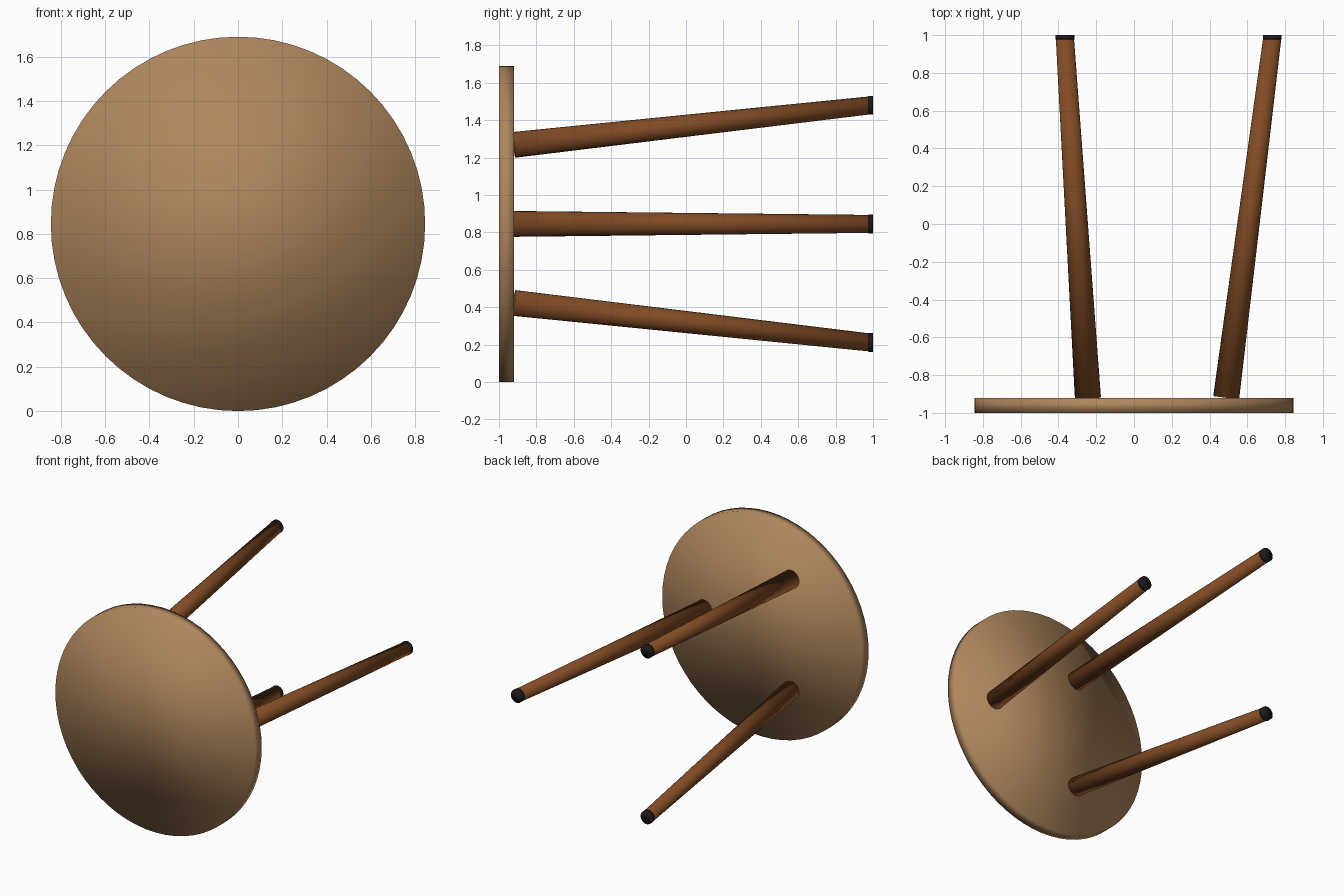
import bpy
import math
from mathutils import Vector

if "Cube" in bpy.data.objects:
    bpy.data.objects.remove(bpy.data.objects["Cube"])

R = 0.845          # seat radius, also height of the stool axis
AXIS_Z = R


def material(name, rgb):
    m = bpy.data.materials.new(name)
    m.diffuse_color = (*rgb, 1)
    m.use_nodes = True
    m.node_tree.nodes["Principled BSDF"].inputs["Base Color"].default_value = m.diffuse_color
    return m


SEAT = material("light_wood", (0.43, 0.24, 0.11))
LEG = material("dark_wood", (0.22, 0.07, 0.018))
RUBBER = material("black_rubber", (0.012, 0.01, 0.01))


def tapered_rod(name, start, end, r1, r2, sides, mat):
    """Smooth round rod running from start to end."""
    axis = end - start
    bpy.ops.mesh.primitive_cone_add(vertices=sides, radius1=r1, radius2=r2,
                                    depth=axis.length, location=(start + end) / 2)
    ob = bpy.context.object
    ob.name = name
    ob.rotation_euler = axis.to_track_quat('Z', 'Y').to_euler()
    ob.data.materials.append(mat)
    bpy.ops.object.shade_smooth()
    return ob


# Seat disc, lying on its edge and facing the front
tapered_rod("seat", Vector((0, -1, AXIS_Z)), Vector((0, -0.92, AXIS_Z)), R, R, 64, SEAT)

# Three splayed legs with foot caps
for i in range(3):
    a = math.radians(120 * i)

    def spoke(radius, y):
        return Vector((radius * math.cos(a), y, AXIS_Z + radius * math.sin(a)))

    tapered_rod(f"leg_{i + 1}", spoke(0.488, -0.92), spoke(0.732, 0.985),
                0.069, 0.048, 24, LEG)
    tapered_rod(f"foot_cap_{i + 1}", spoke(0.732, 0.976), spoke(0.732, 1.0),
                0.05, 0.05, 24, RUBBER)
